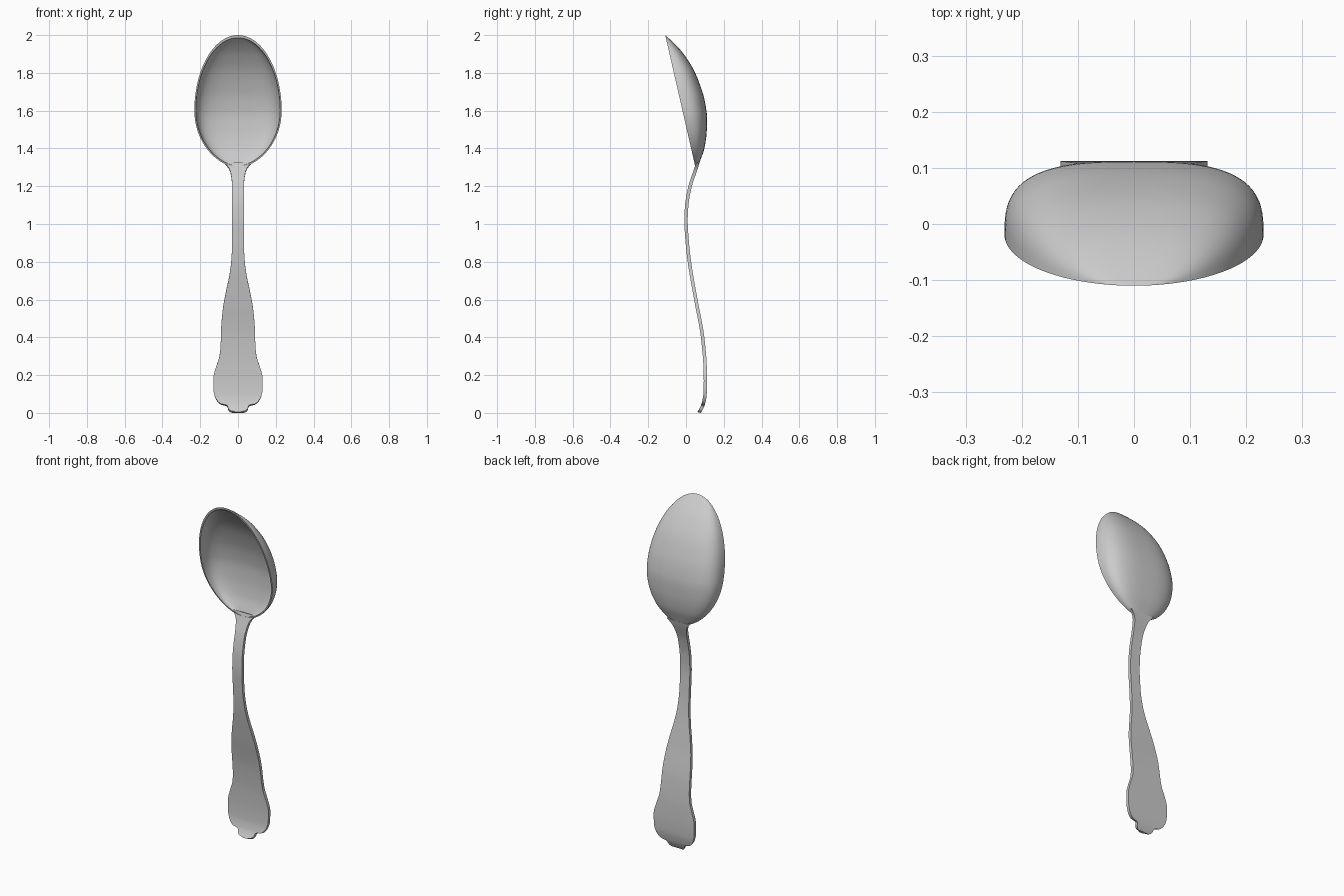
import bpy, bmesh, math

if "Cube" in bpy.data.objects:
    bpy.data.objects.remove(bpy.data.objects["Cube"])


def smooth_curve(pts):
    """Monotone cubic interpolation through (t, value) points."""
    n = len(pts)
    slopes = [(pts[i+1][1] - pts[i][1]) / (pts[i+1][0] - pts[i][0]) for i in range(n - 1)]
    tan = [slopes[0]]
    for a, b in zip(slopes, slopes[1:]):
        tan.append(2 * a * b / (a + b) if a * b > 0 else 0.0)
    tan.append(slopes[-1])

    def f(t):
        t = min(max(t, pts[0][0]), pts[-1][0])
        i = 0
        while i < n - 2 and t > pts[i+1][0]:
            i += 1
        h = pts[i+1][0] - pts[i][0]
        s = (t - pts[i][0]) / h
        return ((2*s**3 - 3*s**2 + 1) * pts[i][1] + (s**3 - 2*s**2 + s) * h * tan[i]
                + (3*s**2 - 2*s**3) * pts[i+1][1] + (s**3 - s**2) * h * tan[i+1])
    return f


def finish(bm, name):
    bmesh.ops.remove_doubles(bm, verts=bm.verts, dist=1e-5)
    bmesh.ops.recalc_face_normals(bm, faces=bm.faces)
    me = bpy.data.meshes.new(name)
    bm.to_mesh(me)
    bm.free()
    ob = bpy.data.objects.new(name, me)
    bpy.context.collection.objects.link(ob)
    bpy.ops.object.select_all(action='DESELECT')
    bpy.context.view_layer.objects.active = ob
    ob.select_set(True)
    bpy.ops.object.shade_smooth_by_angle(angle=math.radians(35))
    return ob


# Handle: scalloped outline lofted along an S-shaped spine
half_width = smooth_curve([
    (0, .012), (.003, .028), (.01, .043), (.02, .052), (.035, .056), (.04, .064),
    (.045, .088), (.06, .108), (.08, .12), (.12, .13), (.18, .131), (.25, .114),
    (.3, .098), (.36, .092), (.45, .089), (.55, .08), (.65, .062), (.72, .047),
    (.8, .036), (.9, .031), (1.2, .031), (1.26, .037), (1.295, .048), (1.325, .075)])
spine = smooth_curve([
    (0, .068), (.02, .08), (.05, .092), (.1, .101), (.17, .103), (.25, .101), (.4, .088),
    (.6, .052), (.8, .018), (.9, .007), (1.02, .0), (1.1, .004), (1.2, .022),
    (1.3, .055), (1.325, .062)])
THICK = .009
rows = [0, .0015, .003, .006, .01, .015, .02, .028, .035, .038, .04, .042, .045, .052]
rows += [.06 + i * (1.325 - .06) / 80 for i in range(81)]
bm = bmesh.new()
prev = None
for z in rows:
    slope = (spine(z + .004) - spine(z - .004)) / (.008 if .004 < z < 1.32 else .004)
    ln = math.hypot(1, slope)
    ny, nz = THICK / ln, -THICK * slope / ln
    w, y = half_width(z), spine(z)
    ring = [bm.verts.new((sx * w, y + sy * ny, max(0, z + sy * nz)))
            for sx, sy in ((-1, -1), (1, -1), (1, 1), (-1, 1))]
    if prev:
        for k in range(4):
            bm.faces.new((prev[k], prev[(k+1) % 4], ring[(k+1) % 4], ring[k]))
    else:
        bm.faces.new(ring)
    prev = ring
bm.faces.new(prev)
finish(bm, "handle")

# Bowl: outer and inner shells joined along a flat tilted rim
depth = smooth_curve([(1.3, .012), (1.34, .036), (1.4, .07), (1.5, .106), (1.6, .127),
                      (1.67, .13), (1.72, .126), (1.8, .113), (1.9, .075), (1.95, .043), (2.0, 0)])
NR, NC, POWER = 48, 40, 2.9


def rim_y(z):
    return .05 - .16 * (z - 1.3) / .7


def shell(bm, width, up, down, inset):
    grid = []
    for i in range(NR + 1):
        phi = -math.pi / 2 + math.pi * i / NR
        z = 1.6 + (up if phi > 0 else down) * math.sin(phi)
        w = width * max(0, math.cos(phi)) ** (1.0 if phi > 0 else 1.12)
        d = max(0, depth(z) - inset)
        row = []
        for j in range(NC + 1):
            a = math.pi * j / NC
            c, s = math.cos(a), max(0, math.sin(a))
            x = math.copysign(abs(c) ** (2 / POWER), c) * w
            drop = 0 if j in (0, NC) else s ** (2 / POWER) * d
            row.append(bm.verts.new((x, rim_y(z) + drop, z)))
        grid.append(row)
    for i in range(NR):
        for j in range(NC):
            bm.faces.new((grid[i][j], grid[i][j+1], grid[i+1][j+1], grid[i+1][j]))
    return grid


bm = bmesh.new()
outer = shell(bm, .231, .4, .3, 0)
inner = shell(bm, .223, .386, .292, .011)
for i in range(NR):
    for j in (0, NC):
        bm.faces.new((outer[i][j], outer[i+1][j], inner[i+1][j], inner[i][j]))
# Close the short end strips at the tip and the neck
for i in (0, NR):
    for j in range(NC):
        bm.faces.new((outer[i][j], outer[i][j+1], inner[i][j+1], inner[i][j]))
finish(bm, "bowl")
